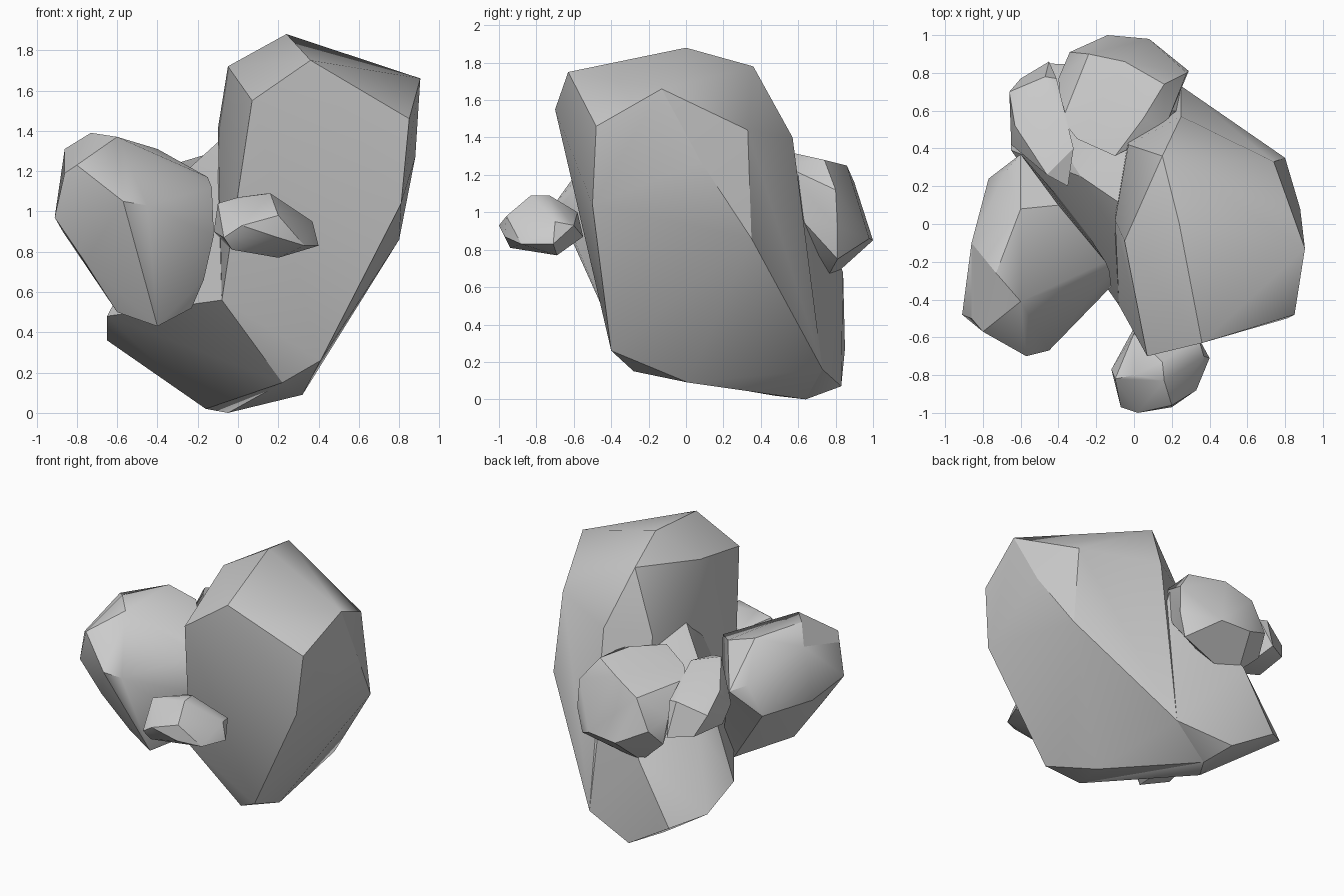
import bpy, bmesh, math


def rock(name, corners):
    """Faceted boulder: convex hull around a few corner points."""
    bm = bmesh.new()
    for c in corners:
        bm.verts.new(c)
    hull = bmesh.ops.convex_hull(bm, input=bm.verts[:])
    loose = {g for g in hull["geom_interior"] + hull["geom_unused"]
             if isinstance(g, bmesh.types.BMVert)}
    bmesh.ops.delete(bm, geom=list(loose), context='VERTS')
    bmesh.ops.dissolve_limit(bm, angle_limit=math.radians(3),
                             verts=bm.verts[:], edges=bm.edges[:])
    bmesh.ops.recalc_face_normals(bm, faces=bm.faces[:])
    me = bpy.data.meshes.new(name)
    bm.to_mesh(me)
    bm.free()
    ob = bpy.data.objects.new(name, me)
    bpy.context.collection.objects.link(ob)
    bpy.ops.object.select_all(action='DESELECT')
    ob.select_set(True)
    bpy.context.view_layer.objects.active = ob
    bpy.ops.object.shade_smooth_by_angle(angle=math.radians(30))
    return ob


# Large leaning boulder: crown, right flank, back
rock("main_boulder", [
    (.24, 0, 1.88), (.36, -.63, 1.75), (.07, -.70, 1.55), (-.05, -.09, 1.72),
    (.15, .36, 1.78), (.905, -.13, 1.66), (.85, -.48, 1.46), (.74, .33, 1.44),
    (.88, .08, 1.27), (.80, .35, .86), (.81, -.50, 1.04), (.51, -.44, .62),
    (.41, -.40, .26), (.22, -.28, .15), (.32, .01, .09), (-.05, .64, 0),
    (.25, .73, .16), (.39, .57, .52), (-.08, -.43, .56),
    (-.03, .42, 1.36), (.25, .57, 1.40), (-.10, .02, 1.41)])

# Lower shoulder of the large boulder, reaching out to the left and back
rock("main_boulder_foot", [
    (-.08, -.43, .56), (.22, -.28, .15), (-.05, .64, 0), (-.16, .47, .02),
    (-.13, .83, .07), (-.46, .85, .27), (-.65, .69, .36), (-.65, .39, .48),
    (-.22, .84, .68), (-.43, .48, .85), (-.10, -.05, 1.20), (-.28, .25, 1.18),
    (-.06, .10, 1.38), (-.03, .40, 1.28), (.25, .73, .16), (.39, .57, .52),
    (.20, .60, 1.20)])

# Medium boulder on the left
rock("left_boulder", [
    (-.91, -.48, .97), (-.86, -.50, 1.19), (-.80, -.57, 1.23), (-.57, -.70, 1.05),
    (-.45, -.67, 1.03), (-.12, -.33, .88), (-.13, -.25, 1.12), (-.15, -.20, 1.17),
    (-.86, -.10, 1.31), (-.73, -.26, 1.39), (-.60, -.41, 1.37), (-.60, .08, 1.37),
    (-.40, .10, 1.31), (-.68, .28, 1.13), (-.77, .24, .92), (-.76, -.45, .75),
    (-.87, -.18, .90), (-.60, -.36, .50), (-.40, -.42, .43), (-.40, .03, .45),
    (-.30, .03, .50), (-.23, -.28, .52), (-.17, -.30, .66), (-.60, .37, 1.10)])

# Small stone at the front
rock("front_stone", [
    (-.12, -.77, .90), (-.10, -.82, 1.04), (-.07, -.97, .87), (.02, -1.0, .93),
    (-.03, -.94, .81), (.20, -.97, .87), (.33, -.88, .83), (.40, -.71, .83),
    (.37, -.70, .95), (.20, -.69, .77), (.16, -.83, 1.09), (.15, -.73, 1.09),
    (0, -.80, 1.07), (.34, -.60, .93), (0, -.58, 1.0), (0, -.55, .87),
    (.20, -.96, .98)])

# Stone at the back
rock("back_stone", [
    (.29, .81, .92), (.28, .80, 1.12), (.16, .74, 1.28), (.05, .56, 1.32),
    (-.10, .36, 1.30), (.16, .50, 1.26), (-.05, .86, 1.25), (-.24, .90, 1.16),
    (-.38, .55, 1.20), (-.30, .45, 1.24), (-.40, .77, 1.02), (-.21, .80, .67),
    (-.08, .76, .66), (.25, .81, .75), (-.38, .80, .83), (-.34, .91, .95),
    (-.14, 1.0, .85), (.08, .98, .86), (.20, .60, .98), (-.20, .55, .80)])

# Small stone wedged between the left boulder and the back stone
rock("wedged_stone", [
    (-.46, .26, 1.27), (-.35, .20, 1.23), (-.32, .40, 1.26), (-.65, .42, 1.05),
    (-.63, .52, 1.17), (-.64, .50, .93), (-.66, .70, 1.07), (-.60, .77, .93),
    (-.45, .86, .92), (-.41, .77, 1.14), (-.47, .78, 1.15), (-.40, .70, .85),
    (-.35, .40, .90)])
